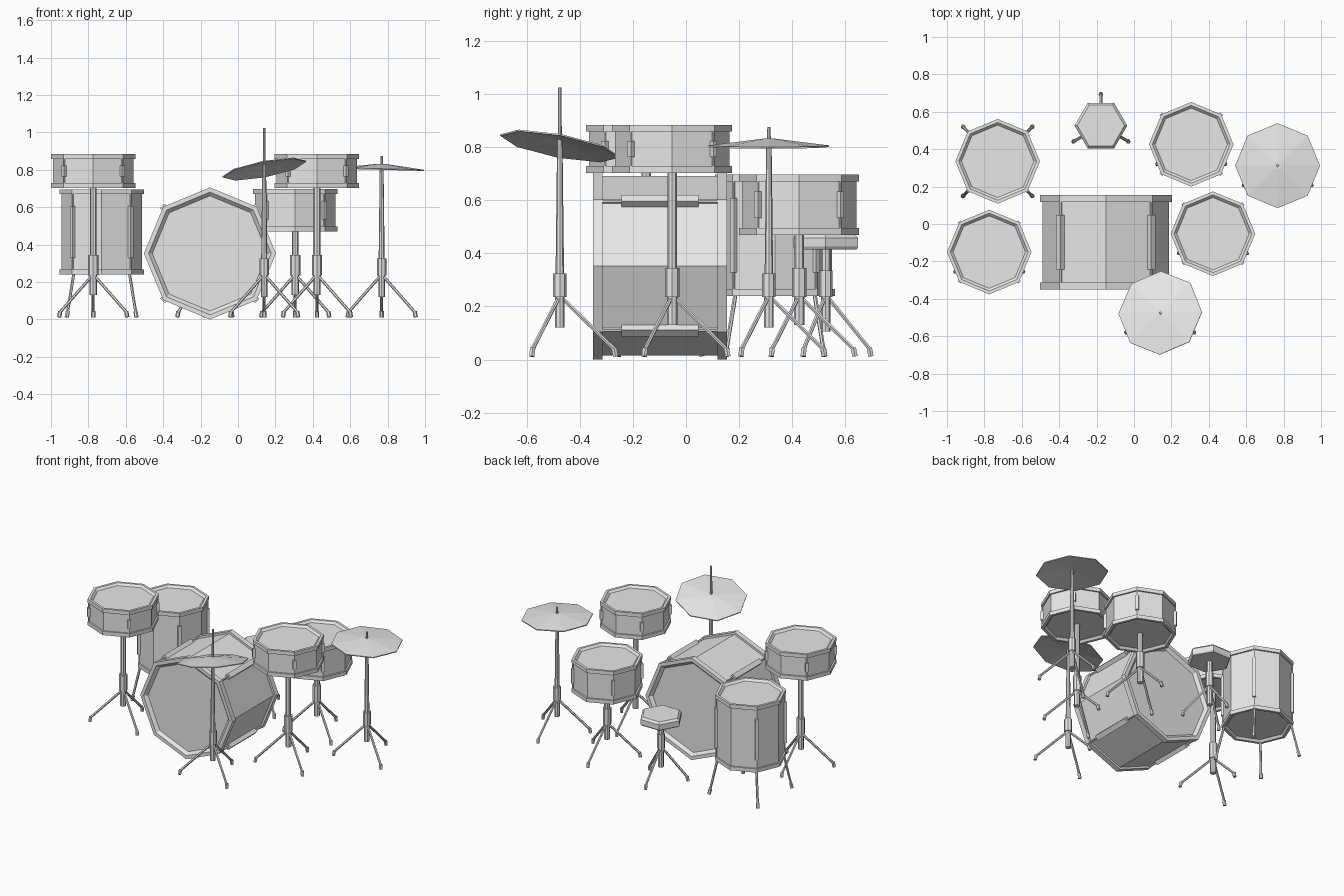
import bpy, bmesh
from math import pi, cos, sin, radians
from mathutils import Matrix, Vector

cube = bpy.data.objects.get("Cube")
if cube:
    bpy.data.objects.remove(cube)

grey = bpy.data.materials.new("plain_grey")
grey.use_nodes = True
grey.diffuse_color = (0.8, 0.8, 0.8, 1)
grey.node_tree.nodes["Principled BSDF"].inputs["Base Color"].default_value = (0.8, 0.8, 0.8, 1)


def lathe(name, profile, place, sides=8, ring=False):
    """Spin (radius, height) pairs into a faceted solid; ring joins the ends."""
    bm = bmesh.new()
    loops = []
    for r, z in profile:
        loops.append([bm.verts.new((r * cos(2 * pi * i / sides), r * sin(2 * pi * i / sides), z))
                      for i in range(sides)])
    pairs = list(zip(loops, loops[1:]))
    if ring:
        pairs.append((loops[-1], loops[0]))
    else:
        bm.faces.new(loops[0][::-1])
        bm.faces.new(loops[-1])
    for a, b in pairs:
        for i in range(sides):
            j = (i + 1) % sides
            bm.faces.new((a[i], a[j], b[j], b[i]))
    return finish(name, bm, place)


def box(name, size, place):
    bm = bmesh.new()
    bmesh.ops.create_cube(bm, size=1)
    bmesh.ops.scale(bm, vec=size, verts=bm.verts)
    return finish(name, bm, place)


def finish(name, bm, place):
    bm.transform(place)
    bmesh.ops.recalc_face_normals(bm, faces=bm.faces)
    mesh = bpy.data.meshes.new(name)
    bm.to_mesh(mesh)
    bm.free()
    mesh.materials.append(grey)
    obj = bpy.data.objects.new(name, mesh)
    bpy.context.collection.objects.link(obj)
    return obj


def rod(name, start, end, r, sides=6):
    start, end = Vector(start), Vector(end)
    d = end - start
    place = Matrix.Translation(start) @ d.to_track_quat('Z', 'Y').to_matrix().to_4x4()
    return lathe(name, [(r, 0), (r, d.length)], place, sides)


def drum(name, place, radius, height, rim, lip, lug_length, lug_width):
    """Shell with two heads, two hoops and four lugs, centred on its own axis."""
    half = height / 2
    shell = radius - lip * 0.6
    recess = rim * 0.55
    lathe(name + "_shell", [(shell, recess - half), (shell, half - recess)], place)
    for label, s in (("upper", 1), ("lower", -1)):
        lathe(f"{name}_{label}_hoop",
              [(radius, s * half), (radius, s * (half - rim)),
               (radius - lip * 2, s * (half - rim)), (radius - lip * 1.8, s * (half - recess)),
               (radius - lip, s * half)], place, ring=True)
    for k in range(4):
        side = place @ Matrix.Rotation(pi / 4 + k * pi / 2, 4, 'Z') @ Matrix.Translation((shell + 0.004, 0, 0))
        box(f"{name}_lug_{k + 1}", (lug_width, lug_width, lug_length), side)
        r = lug_width * 0.22
        lathe(f"{name}_tension_rod_{k + 1}", [(r, rim - half), (r, half - rim)], side, 6)


def tripod(name, x, y, top, tube, sleeve, sleeve_top, bottom, reach=0.21):
    """Column made of tube, sleeve and lower post on three splayed legs."""
    place = Matrix.Translation((x, y, 0))
    hub = 0.235
    lathe(name + "_tube", [(tube[0], sleeve_top), (tube[1], top)], place)
    lathe(name + "_sleeve", [(sleeve, hub), (sleeve, sleeve_top)], place)
    lathe(name + "_lower_post", [(sleeve * 0.72, bottom), (sleeve * 0.72, hub)], place)
    for k in range(3):
        a = pi / 2 + k * 2 * pi / 3
        d = Vector((cos(a), sin(a), 0))
        base = Vector((x, y, 0))
        foot = base + d * reach
        rod(f"{name}_leg_{k + 1}", base + d * 0.015 + Vector((0, 0, 0.226)),
            foot + Vector((0, 0, 0.034)), 0.008)
        rod(f"{name}_foot_{k + 1}", foot + Vector((0, 0, 0.012)),
            foot - d * 0.006 + Vector((0, 0, 0.044)), 0.0115)


def cymbal(name, x, y, z, tilt, azimuth, rod_top):
    axis = Vector((-sin(azimuth), cos(azimuth), 0))
    place = Matrix.Translation((x, y, z)) @ Matrix.Rotation(tilt, 4, axis)
    lathe(name, [(0.02, 0.018), (0.227, -0.006), (0.227, 0), (0.02, 0.026)], place)
    tripod(name + "_stand", x, y, z + 0.025, (0.016, 0.010), 0.025, 0.325, 0.12)
    lathe(name + "_spindle", [(0.008, z), (0.006, rod_top)], Matrix.Translation((x, y, 0)))


# Bass drum lying on its side
bass_place = Matrix.Translation((-0.15, -0.098, 0.353)) @ Matrix.Rotation(pi / 2, 4, 'X')
drum("bass_drum", bass_place, 0.353, 0.504, 0.036, 0.025, 0.29, 0.034)

# Stand-mounted toms and snare
for name, x, y, low, high, lug in (("right_tom", -0.774, -0.15, 0.703, 0.884, 0.06),
                                   ("left_tom", 0.422, -0.052, 0.703, 0.884, 0.06),
                                   ("snare_drum", 0.306, 0.426, 0.47, 0.697, 0.10)):
    drum(name, Matrix.Translation((x, y, (low + high) / 2)), 0.226, high - low, 0.026, 0.018, lug, 0.02)
    tripod(name + "_stand", x, y, low + 0.012, (0.018, 0.018), 0.027, 0.345, 0.13)

# Floor tom with four splayed legs
fx, fy = -0.729, 0.335
drum("floor_tom", Matrix.Translation((fx, fy, 0.468)), 0.226, 0.456, 0.026, 0.018, 0.28, 0.02)
for k in range(4):
    a = pi / 4 + k * pi / 2
    points = [Vector((fx + r * cos(a), fy + r * sin(a), z))
              for r, z in ((0.205, 0.27), (0.26, 0.03), (0.264, 0.012), (0.256, 0.044))]
    rod(f"floor_tom_leg_{k + 1}", points[0], points[1], 0.008)
    rod(f"floor_tom_foot_{k + 1}", points[2], points[3], 0.0115)

# Cymbals: one tilted at the front, one nearly level
cymbal("front_cymbal", 0.14, -0.475, 0.807, radians(15), radians(135.5), 1.025)
cymbal("left_cymbal", 0.768, 0.312, 0.806, radians(1.5), 0, 0.875)

# Throne with a six-sided padded seat
tx, ty = -0.177, 0.526
lathe("throne_seat", [(0.134, 0.415), (0.141, 0.425), (0.141, 0.458), (0.126, 0.472)],
      Matrix.Translation((tx, ty, 0)), 6)
tripod("throne_stand", tx, ty, 0.42, (0.018, 0.018), 0.025, 0.335, 0.105, 0.17)
